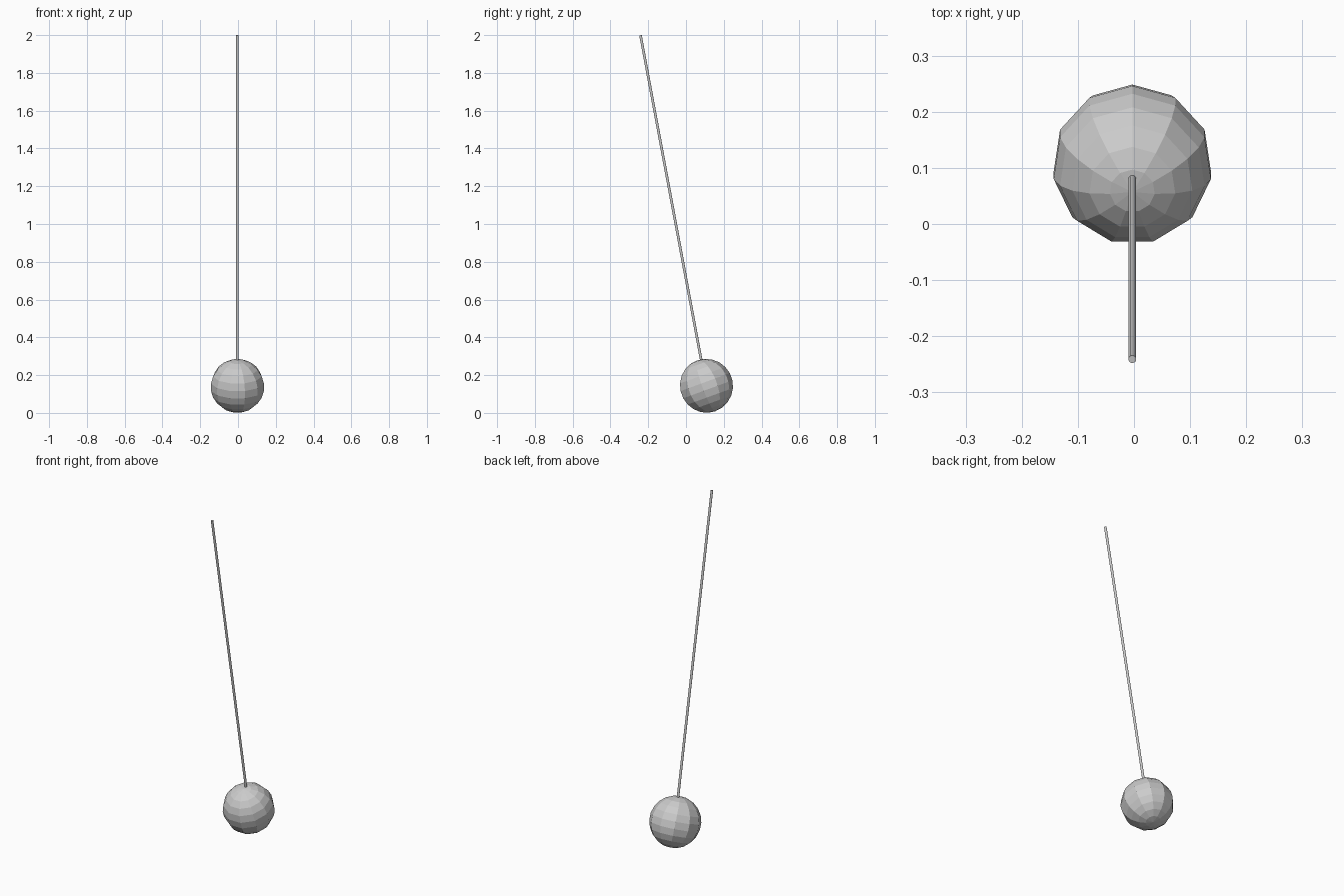
import bpy
from math import radians
from mathutils import Vector

if "Cube" in bpy.data.objects:
    bpy.data.objects.remove(bpy.data.objects["Cube"])

BALL = Vector((-0.003, 0.106, 0.143))
TOP = Vector((-0.003, -0.241, 1.999))

# Faceted bob, leaning with the swing
bpy.ops.mesh.primitive_uv_sphere_add(segments=11, ring_count=11, radius=0.143,
                                     location=BALL, rotation=(radians(20), 0, radians(0)))
bob = bpy.context.object
bob.name = "pendulum_bob"
# Put a vertex on the +x side whatever the primitive's starting angle
far = max(bob.data.vertices, key=lambda v: v.co.x)
if far.co.x < 0.1415 * 0.98:
    from mathutils import Matrix
    bob.data.transform(Matrix.Rotation(radians(-90), 4, 'Z'))

# Thin rod from the pivot end down into the bob
axis = TOP - BALL
bpy.ops.mesh.primitive_cylinder_add(vertices=11, radius=0.007, depth=axis.length,
                                    location=(TOP + BALL) / 2)
rod = bpy.context.object
rod.name = "pendulum_rod"
rod.rotation_euler = axis.to_track_quat('Z', 'Y').to_euler()
